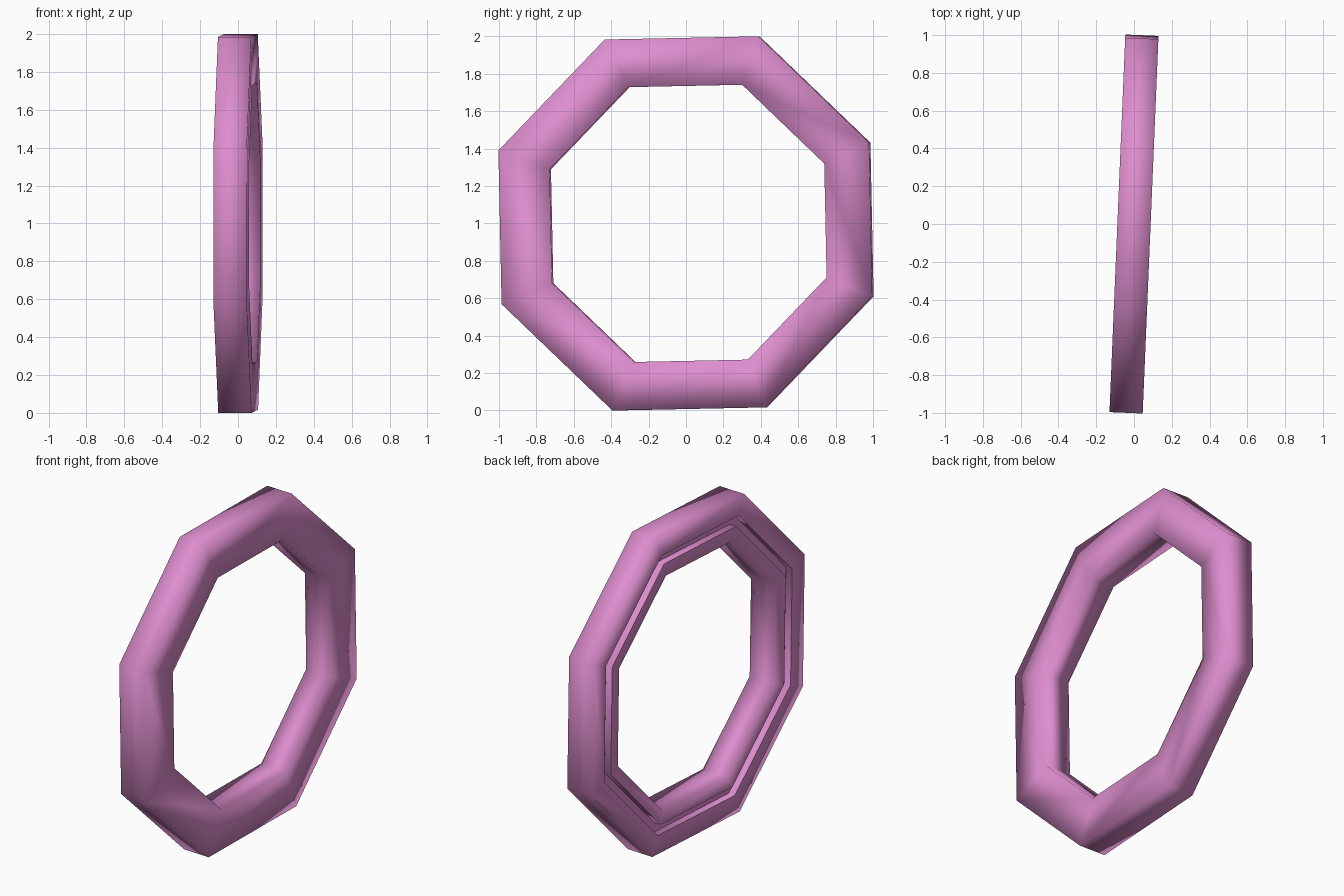
import bpy, bmesh, math

cube = bpy.data.objects.get("Cube")
if cube:
    bpy.data.objects.remove(cube, do_unlink=True)

pink = bpy.data.materials.new("orchid pink")
pink.use_nodes = True
colour = (0.73, 0.27, 0.62, 1)
pink.diffuse_color = colour
pink.node_tree.nodes["Principled BSDF"].inputs["Base Color"].default_value = colour

SIDES = 8
HALF = 0.088      # half the band thickness along the ring's axis
DEPTH = 0.045     # depth of the groove on the -x face
TO_CORNER = 1 / math.cos(math.pi / SIDES)

# Cross-section as (distance to flat side, position along axis, sharp edge)
profile = [
    (0.992, -HALF, False), (0.992, HALF, False),
    (0.735, HALF, False), (0.735, -HALF, False),
    (0.815, -HALF, True), (0.815, DEPTH - HALF, True),
    (0.875, DEPTH - HALF, True), (0.875, -HALF, True),
]

# Sweep the section round an octagon
bm = bmesh.new()
loops = []
for i in range(SIDES):
    a = 2 * math.pi * (i + 0.5) / SIDES
    loop = []
    for r, x, sharp in profile:
        shift = 0.015 if r < 0.8 else 0
        loop.append(bm.verts.new((x, r * TO_CORNER * math.cos(a) + shift,
                                  r * TO_CORNER * math.sin(a))))
    loops.append(loop)
n = len(profile)
for i in range(SIDES):
    here, there = loops[i], loops[(i + 1) % SIDES]
    for j in range(n):
        k = (j + 1) % n
        bm.faces.new((here[j], here[k], there[k], there[j])).smooth = True
bmesh.ops.recalc_face_normals(bm, faces=bm.faces)

# Keep the groove lips crisp while the rest shades softly
for i in range(SIDES):
    for j, (r, x, sharp) in enumerate(profile):
        if sharp:
            bm.edges.get((loops[i][j], loops[(i + 1) % SIDES][j])).smooth = False

mesh = bpy.data.meshes.new("octagonal_ring")
bm.to_mesh(mesh)
bm.free()
mesh.materials.append(pink)
ring = bpy.data.objects.new("octagonal_ring", mesh)
bpy.context.collection.objects.link(ring)

# Slight roll about the axis and a small turn
ring.rotation_euler = (math.radians(1.2), 0, math.radians(-2.4))
ring.location = (0, 0, 1)
